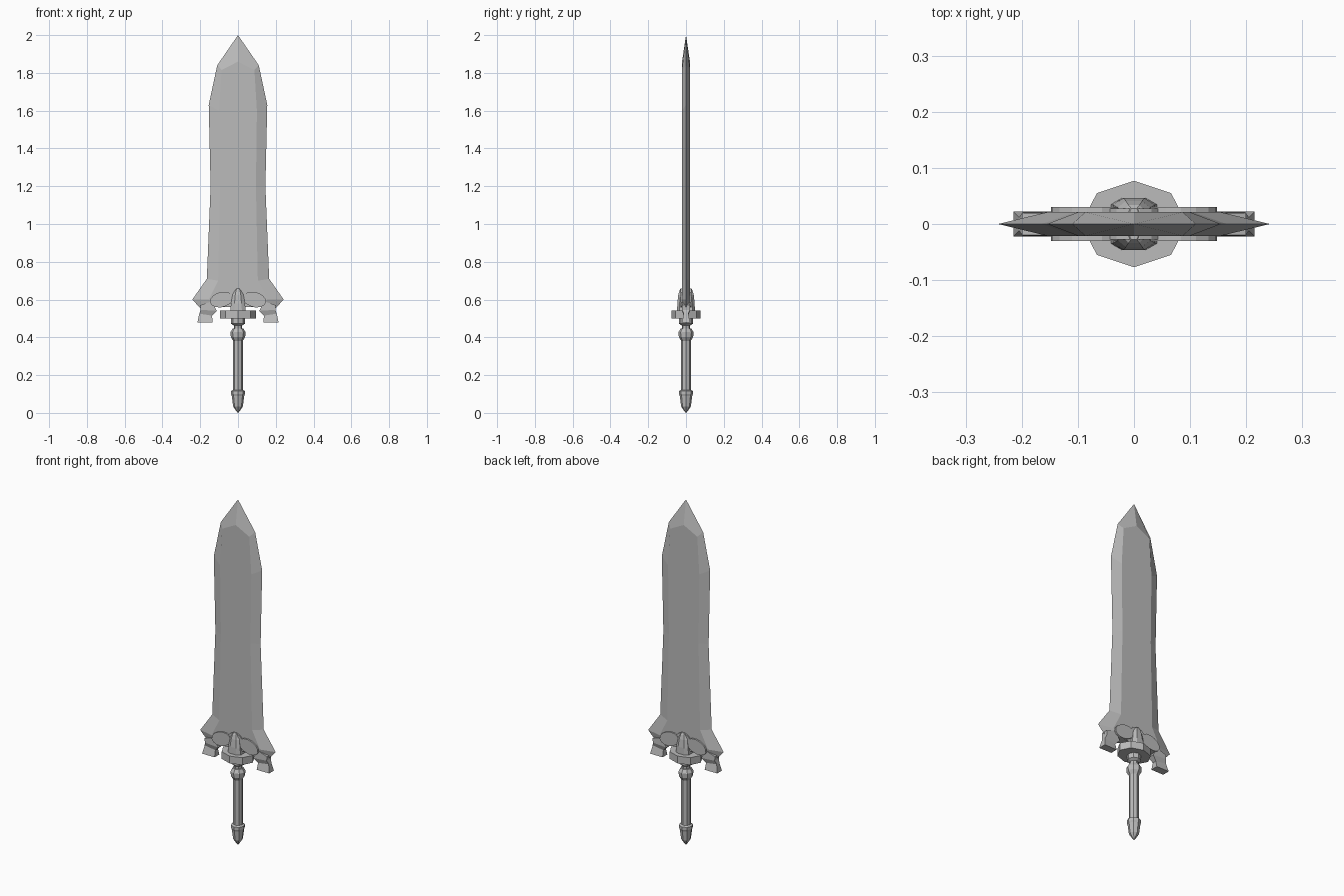
import bpy, bmesh
from math import sin, cos, pi, radians

cube = bpy.data.objects.get("Cube")
if cube:
    bpy.data.objects.remove(cube)

steel = bpy.data.materials.new("grey_steel")
GREY = (0.5, 0.5, 0.5, 1)
steel.diffuse_color = GREY
steel.use_nodes = True
steel.node_tree.nodes["Principled BSDF"].inputs["Base Color"].default_value = GREY


def finish(bm, name):
    bmesh.ops.remove_doubles(bm, verts=bm.verts, dist=0.0002)
    bmesh.ops.recalc_face_normals(bm, faces=bm.faces)
    mesh = bpy.data.meshes.new(name)
    bm.to_mesh(mesh)
    bm.free()
    mesh.materials.append(steel)
    obj = bpy.data.objects.new(name, mesh)
    bpy.context.collection.objects.link(obj)
    return obj


def loft(name, rings):
    """Skin a list of equal-length rings and cap both ends."""
    bm = bmesh.new()
    loops = [[bm.verts.new(p) for p in ring] for ring in rings]
    n = len(loops[0])
    for a, b in zip(loops, loops[1:]):
        for i in range(n):
            j = (i + 1) % n
            bm.faces.new((a[i], a[j], b[j], b[i]))
    bm.faces.new(loops[0])
    bm.faces.new(loops[-1])
    return finish(bm, name)


def turned(name, profile, sides=8):
    """Faceted shaft from (radius, height) pairs."""
    angles = [2 * pi * i / sides for i in range(sides)]
    return loft(name, [[(r * cos(a), r * sin(a), z) for a in angles] for r, z in profile])


# Blade: a sharp outer edge bevelled up to a flat panel on each side
T = 0.021
outer = [(0, 2), (.11, 1.84), (.155, 1.63), (.145, 1.2), (.165, .71), (.242, .6), (.195, .55)]
inner = [(0, 1.86), (.087, 1.815), (.1, 1.6), (.095, 1.2), (.105, .7), (.155, .6), (.115, .56)]
bm = bmesh.new()
for side in (-1, 1):
    for sx in (-1, 1):
        rim = [bm.verts.new((sx * x, 0, z)) for x, z in outer]
        panel = [bm.verts.new((sx * x, side * T, z)) for x, z in inner]
        for i in range(len(rim) - 1):
            bm.faces.new((rim[i], rim[i + 1], panel[i + 1], panel[i]))
        bottom = bm.verts.new((0, side * T, inner[-1][1]))
        bm.faces.new(panel + [bottom])
        # Underside
        mid = bm.verts.new((0, 0, inner[-1][1]))
        heel = bm.verts.new((sx * inner[-1][0], 0, inner[-1][1]))
        bm.faces.new((panel[-1], bottom, mid, heel))
        bm.faces.new((panel[-1], heel, rim[-1]))
finish(bm, "blade")

# Hooked prongs under the blade shoulders, pinched at the waist
for name, s in (("left_prong", 1), ("right_prong", -1)):
    sections = [(.14, .59, .2, .57, .02), (.112, .54, .198, .546, .021),
                (.137, .515, .205, .525, .012), (.135, .478, .215, .478, .022)]
    loft(name, [[(s * xa, -t, za), (s * xb, -t, zb), (s * xb, t, zb), (s * xa, t, za)]
                for xa, za, xb, zb, t in sections])


# Rounded petals lying on both faces of the blade
def petal(name, cx, cz, rx, rz, tilt, depth):
    ring = []
    for i in range(14):
        a = 2 * pi * i / 14
        u, v = rx * cos(a), rz * sin(a)
        ring.append((cx + u * cos(tilt) - v * sin(tilt), cz + u * sin(tilt) + v * cos(tilt)))
    loft(name, [[(x, y, z) for x, z in ring] for y in (-depth, depth)])


petal("left_petal", .087, .6, .063, .04, radians(-15), .03)
petal("right_petal", -.087, .6, .063, .04, radians(15), .03)
petal("top_petal", 0, .61, .05, .048, 0, .028)

# Central fang on each face
for name, s in (("front_fang", -1), ("back_fang", 1)):
    sections = [(.042, .047, .53), (.037, .046, .58), (.029, .041, .625),
                (.02, .034, .65), (.01, .028, .658)]
    loft(name, [[(-w, 0, z), (-w, s * (d - .012), z), (-w * .5, s * d, z),
                 (w * .5, s * d, z), (w, s * (d - .012), z), (w, 0, z)]
                for w, d, z in sections])

# Octagonal guard plate
plate = [(.095, 0), (.066, .055), (0, .077), (-.066, .055),
         (-.095, 0), (-.066, -.055), (0, -.077), (.066, -.055)]
loft("guard_plate", [[(x, y, z) for x, y in plate] for z in (.5, .542)])

# Handle
turned("collar", [(.022, .44), (.022, .462), (.037, .472), (.037, .502)])
turned("grip_ring", [(.025, .38), (.038, .402), (.04, .428), (.028, .447)])
turned("grip", [(.026, .11), (.026, .385)])
turned("pommel", [(.008, .008), (.026, .035), (.033, .09), (.037, .1), (.037, .116), (.026, .122)])
turned("pommel_tip", [(.001, 0), (.008, .009)])
